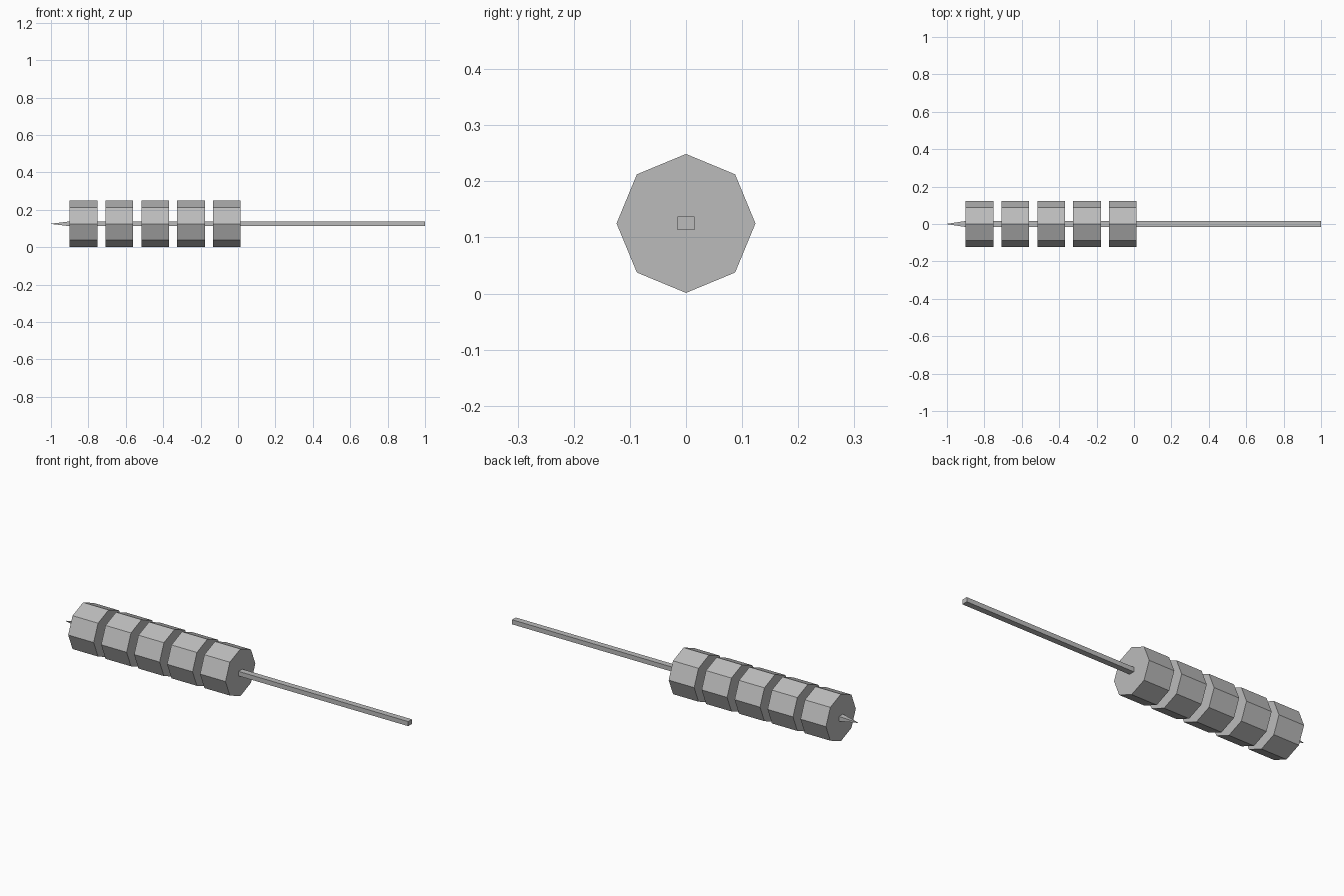
import bpy, bmesh, math

if "Cube" in bpy.data.objects:
    bpy.data.objects.remove(bpy.data.objects["Cube"])

CENTER_Z = 0.125

grey = bpy.data.materials.new("plain grey")
grey.diffuse_color = (0.5, 0.5, 0.5, 1)
grey.use_nodes = True
grey.node_tree.nodes["Principled BSDF"].inputs["Base Color"].default_value = grey.diffuse_color


def loft(name, sections):
    """Skin a row of cross-sections, each a list of (x, y, z), with flat end caps."""
    bm = bmesh.new()
    rings = [[bm.verts.new(p) for p in s] for s in sections]
    for a, b in zip(rings, rings[1:]):
        n = len(a)
        for i in range(n):
            j = (i + 1) % n
            bm.faces.new((a[i], a[j], b[j], b[i]))
    bm.faces.new(rings[0])
    bm.faces.new(rings[-1])
    bmesh.ops.recalc_face_normals(bm, faces=bm.faces)
    mesh = bpy.data.meshes.new(name)
    bm.to_mesh(mesh)
    bm.free()
    mesh.materials.append(grey)
    obj = bpy.data.objects.new(name, mesh)
    bpy.context.collection.objects.link(obj)
    return obj


def octagon(x, r):
    return [(x, r * math.cos(k * math.pi / 4), CENTER_Z + r * math.sin(k * math.pi / 4))
            for k in range(8)]


def rectangle(x, hy, hz):
    return [(x, sy * hy, CENTER_Z + sz * hz)
            for sy, sz in ((-1, -1), (1, -1), (1, 1), (-1, 1))]


# Square stick with a sharpened left end
loft("stick", [rectangle(-1.0, 0.0008, 0.0006),
               rectangle(-0.905, 0.0155, 0.012),
               rectangle(1.0, 0.0155, 0.012)])

# Five octagonal pieces threaded on the stick
for i in range(5):
    x = -0.9 + i * 0.1915
    loft(f"skewered_piece_{i + 1}", [octagon(x, 0.1238), octagon(x + 0.148, 0.1238)])
